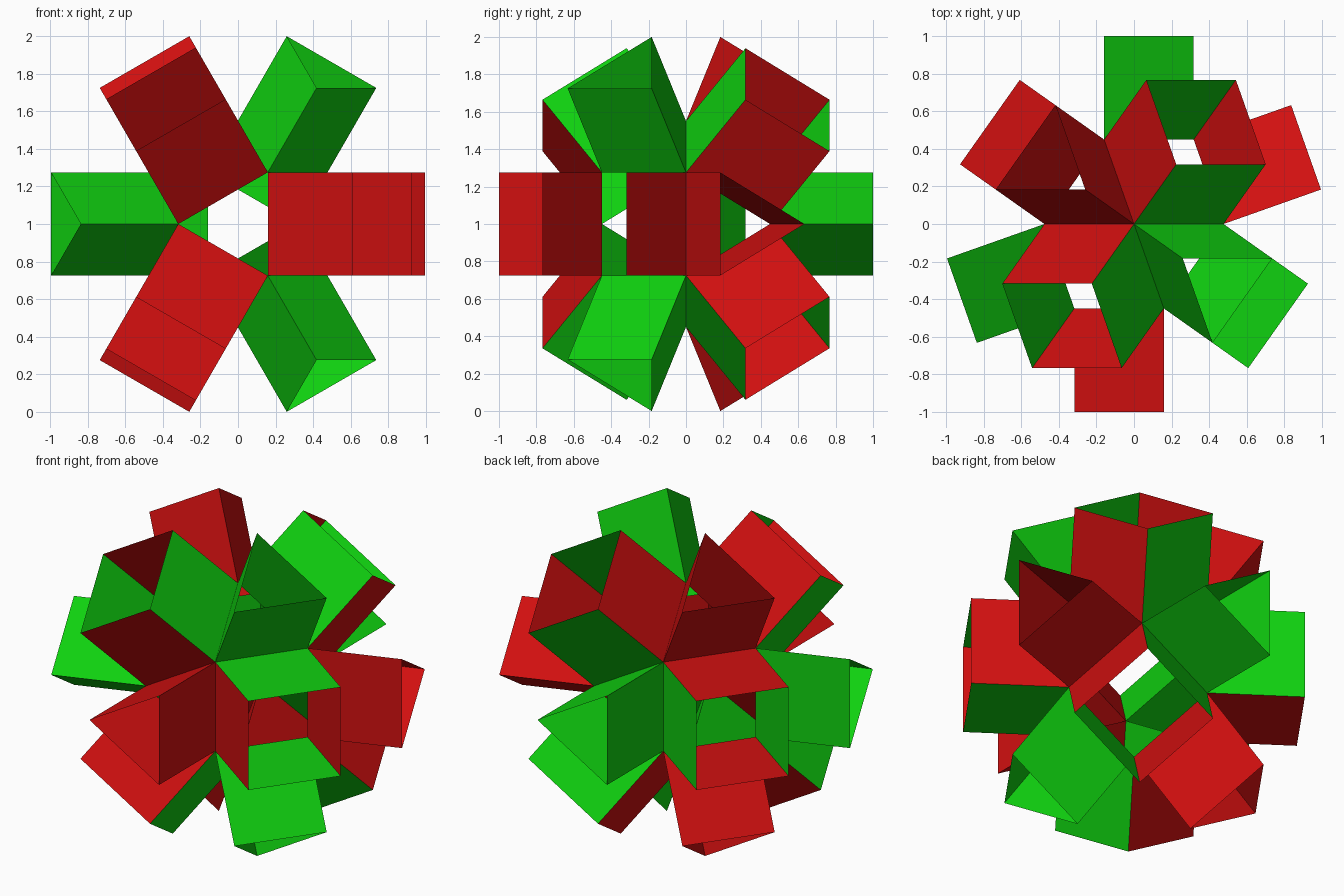
import bpy, bmesh, math
from itertools import product
from mathutils import Vector, Matrix

if "Cube" in bpy.data.objects:
    bpy.data.objects.remove(bpy.data.objects["Cube"], do_unlink=True)


def make_material(name, rgb):
    m = bpy.data.materials.new(name)
    m.use_nodes = True
    m.diffuse_color = (*rgb, 1)
    bsdf = next(n for n in m.node_tree.nodes if n.type == "BSDF_PRINCIPLED")
    bsdf.inputs["Base Color"].default_value = (*rgb, 1)
    return m


MATERIALS = [make_material("red", (0.64, 0.005, 0.005)),
             make_material("green", (0.005, 0.64, 0.005))]

# Edge length shared by every wall, giving an overall height of 2
EDGE = 1 / (1 + math.sqrt(2 / 3))
CENTRE = Vector((0, 0, 1))

# Turn the core so that one triangle faces the front
TURN = Matrix((Vector((-1, -1, 2)).normalized(),
               Vector((-1, -1, -1)).normalized(),
               Vector((1, -1, 0)).normalized()))


def place(p):
    return TURN @ p * (EDGE / math.sqrt(2)) + CENTRE


def core_edge(corner, axis):
    """Core edge between the triangle at a corner and the square on an axis."""
    ends = []
    for other in range(3):
        if other != axis:
            p = Vector(corner)
            p[other] = 0
            ends.append(place(p))
    return ends


def colour_of(corner):
    """Neighbouring corners alternate between red and green."""
    return 0 if corner[0] * corner[1] * corner[2] > 0 else 1


def make_tube(name, direction, walls):
    """Open tube: each wall is a core edge swept outwards along direction."""
    out = (TURN @ Vector(direction)).normalized()
    bm = bmesh.new()
    for (a, b), colour in walls:
        points = [a, b, b + out * EDGE, a + out * EDGE]
        face = bm.faces.new([bm.verts.new(p) for p in points])
        face.material_index = colour
        face.normal_update()
        middle = (a + b) / 2 - CENTRE
        if face.normal.dot(middle - out * middle.dot(out)) < 0:
            face.normal_flip()
    bmesh.ops.remove_doubles(bm, verts=bm.verts, dist=0.0001)
    mesh = bpy.data.meshes.new(name)
    bm.to_mesh(mesh)
    bm.free()
    for m in MATERIALS:
        mesh.materials.append(m)
    bpy.context.collection.objects.link(bpy.data.objects.new(name, mesh))


CORNERS = list(product((1, -1), repeat=3))

# Eight triangular tubes, one colour each
for i, corner in enumerate(CORNERS):
    walls = [(core_edge(corner, axis), colour_of(corner)) for axis in range(3)]
    make_tube(f"triangular_tube_{i + 1}", corner, walls)

# Six square tubes, each wall coloured like the triangular tube it meets
for i, (axis, sign) in enumerate(product(range(3), (1, -1))):
    direction = Vector((0, 0, 0))
    direction[axis] = sign
    walls = [(core_edge(c, axis), colour_of(c)) for c in CORNERS if c[axis] == sign]
    make_tube(f"square_tube_{i + 1}", direction, walls)
